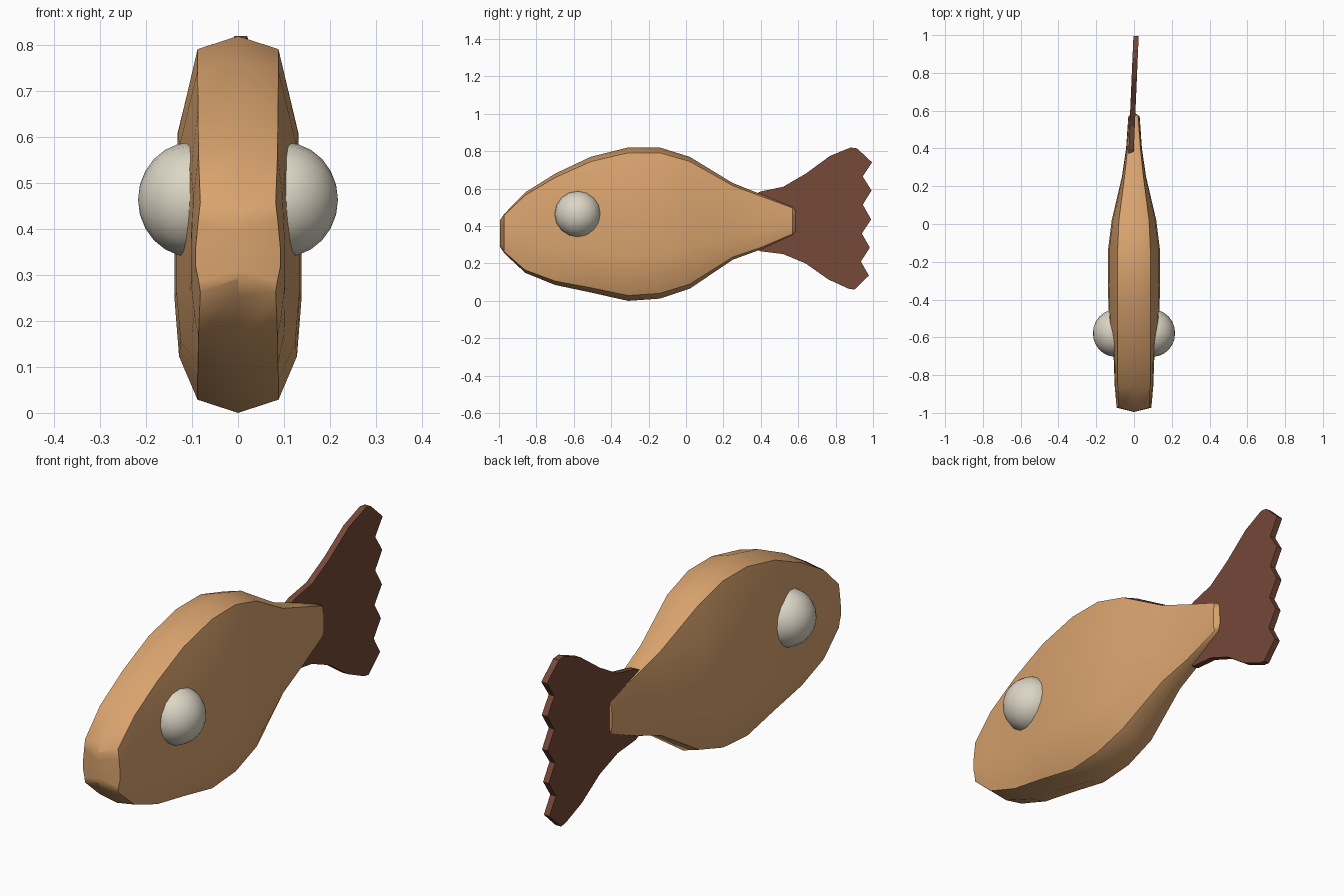
import bpy, bmesh

if "Cube" in bpy.data.objects:
    bpy.data.objects.remove(bpy.data.objects["Cube"])

def material(name, rgb):
    m = bpy.data.materials.new(name)
    m.diffuse_color = (*rgb, 1)
    m.use_nodes = True
    m.node_tree.nodes["Principled BSDF"].inputs["Base Color"].default_value = m.diffuse_color
    return m

tan = material("tan", (0.69, 0.365, 0.155))
brown = material("dark brown", (0.18, 0.066, 0.04))
cream = material("cream", (0.72, 0.67, 0.56))

def finish(name, bm, mat, angle=None):
    bmesh.ops.recalc_face_normals(bm, faces=bm.faces)
    me = bpy.data.meshes.new(name)
    bm.to_mesh(me)
    bm.free()
    me.materials.append(mat)
    ob = bpy.data.objects.new(name, me)
    bpy.context.collection.objects.link(ob)
    if angle:
        bpy.ops.object.select_all(action='DESELECT')
        ob.select_set(True)
        bpy.context.view_layer.objects.active = ob
        bpy.ops.object.shade_smooth_by_angle(angle=angle)
    return ob

# Body: loft of flat-sided sections (y, bottom, top, half width, half width of top strip)
stations = [
    (-0.995, .29, .43, 0, 0), (-0.972, .255, .465, .092, .082),
    (-0.86, .15, .58, .102, .086), (-0.70, .085, .68, .108, .087),
    (-0.51, .045, .77, .134, .088), (-0.31, .0, .82, .138, .088),
    (-0.14, .012, .82, .138, .087), (0.02, .065, .77, .118, .08),
    (0.25, .22, .63, .064, .05), (0.40, .275, .57, .042, .034),
    (0.57, .352, .502, .03, .022), (0.592, .375, .48, 0, 0)]
bm = bmesh.new()
rings = []
for y, b, t, w, s in stations:
    half = [(0, 1), (s, .965), (w * .95, .74), (w, .5), (w, .3), (w * .93, .15), (s, .035), (0, 0)]
    loop = half + [(-x, f) for x, f in half[-2:0:-1]]
    rings.append([bm.verts.new((x, y, b + f * (t - b))) for x, f in loop])
for r0, r1 in zip(rings, rings[1:]):
    n = len(r0)
    for i in range(n):
        j = (i + 1) % n
        bm.faces.new((r0[i], r0[j], r1[j], r1[i]))
bmesh.ops.remove_doubles(bm, verts=bm.verts, dist=0.0005)
finish("body", bm, tan, 0.75)

# Eyes
for side, name in ((1, "right_eye"), (-1, "left_eye")):
    bm = bmesh.new()
    bmesh.ops.create_uvsphere(bm, u_segments=16, v_segments=12, radius=0.125)
    for v in bm.verts:
        x, y, z = v.co
        v.co = (side * (0.1 + z * 0.94), -0.578 + y, 0.464 + x)
    finish(name, bm, cream, 0.75)

# Tail fin: jagged plate, slightly turned about the vertical
outline = [
    (.37, .57), (.40, .585), (.52, .61), (.64, .68), (.77, .775), (.88, .82), (.915, .815),
    (.995, .74), (.945, .665), (.992, .59), (.945, .515), (.99, .435), (.94, .36),
    (.983, .285), (.935, .21), (.978, .135), (.90, .06), (.87, .065), (.76, .115),
    (.64, .20), (.52, .25), (.40, .265), (.37, .28)]
bm = bmesh.new()
def tail_side(dx):
    return [bm.verts.new((dx - 0.016 + (y - .37) * 0.043, y, z)) for y, z in outline]
a, b = tail_side(-0.014), tail_side(0.014)
bm.faces.new(a)
bm.faces.new(b[::-1])
for i in range(len(a)):
    j = (i + 1) % len(a)
    bm.faces.new((a[i], b[i], b[j], a[j]))
finish("tail_fin", bm, brown)
